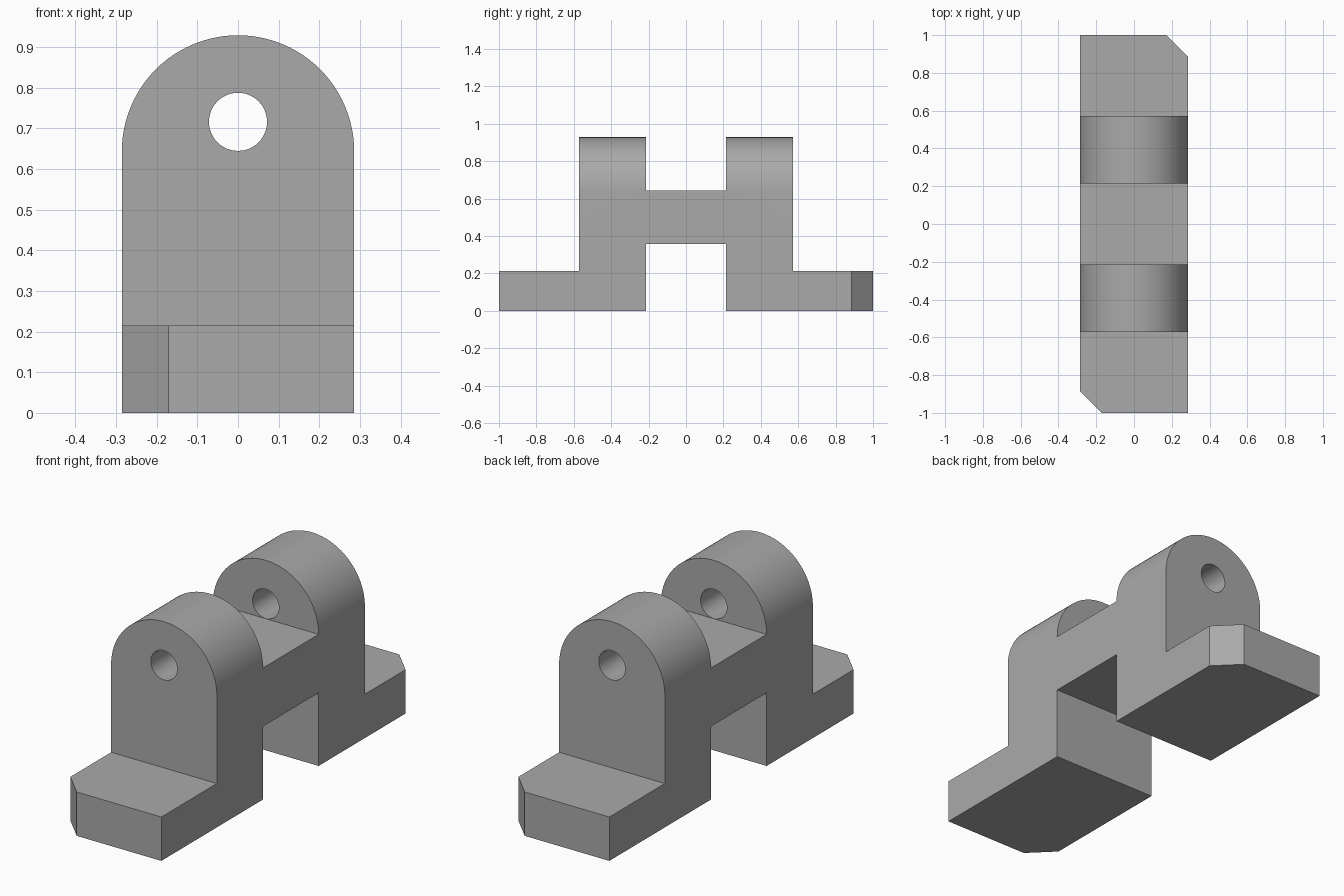
import bpy
import bmesh
from mathutils import Matrix, Vector

if "Cube" in bpy.data.objects:
    bpy.data.objects.remove(bpy.data.objects["Cube"], do_unlink=True)

U = 1 / 14            # design unit: the whole length is 28 units
HALF_W = 4 * U

# Plain grey material
grey = bpy.data.materials.new("plain grey")
grey.use_nodes = True
colour = (0.4, 0.4, 0.4, 1)
grey.diffuse_color = colour
grey.node_tree.nodes["Principled BSDF"].inputs["Base Color"].default_value = colour


def make_object(name, bm):
    mesh = bpy.data.meshes.new(name)
    bm.to_mesh(mesh)
    bm.free()
    obj = bpy.data.objects.new(name, mesh)
    bpy.context.collection.objects.link(obj)
    return obj


# Side profile: foot, lug and bridge, mirrored front to back
half = [(3, 5), (3, 0), (14, 0), (14, 3), (8, 3), (8, 13), (3, 13), (3, 9)]
outline = half + [(-y, z) for y, z in reversed(half)]

bm = bmesh.new()
side = bm.faces.new([bm.verts.new((-HALF_W, y * U, z * U)) for y, z in outline])
solid = bmesh.ops.extrude_face_region(bm, geom=[side])
bmesh.ops.translate(bm, vec=(2 * HALF_W, 0, 0),
                    verts=[v for v in solid["geom"] if isinstance(v, bmesh.types.BMVert)])
bmesh.ops.recalc_face_normals(bm, faces=bm.faces)


def edges_where(rule):
    return [e for e in bm.edges
            if rule((e.verts[0].co + e.verts[1].co) / 2, (e.verts[1].co - e.verts[0].co).normalized())]


# Chamfered foot corners, diagonally opposite
corners = edges_where(lambda c, d: abs(d.z) > 0.9 and abs(c.y) > 13.5 * U and c.x * c.y > 0)
bmesh.ops.bevel(bm, geom=corners, offset=1.6 * U, segments=1, affect='EDGES', profile=0.5)

# Round lug tops: both long edges bevelled until they meet in a half circle
tops = edges_where(lambda c, d: abs(d.y) > 0.9 and c.z > 12.5 * U)
bmesh.ops.bevel(bm, geom=tops, offset=HALF_W, segments=24, affect='EDGES', profile=0.5)
bmesh.ops.remove_doubles(bm, verts=bm.verts, dist=0.0005)
bmesh.ops.recalc_face_normals(bm, faces=bm.faces)
bracket = make_object("bracket", bm)
bracket.data.materials.append(grey)

# Pin hole through both lugs, just clear of the bridge
bm = bmesh.new()
bmesh.ops.create_cone(bm, cap_ends=True, segments=48, radius1=U, radius2=U, depth=1.6,
                      matrix=Matrix.Translation(Vector((0, 0, 10.02 * U))) @ Matrix.Rotation(1.570796, 4, 'X'))
cutter = make_object("pin_hole_cutter", bm)
cutter.data.materials.append(grey)
cutter.hide_render = True

hole = bracket.modifiers.new("pin hole", 'BOOLEAN')
hole.operation = 'DIFFERENCE'
hole.solver = 'EXACT'
hole.object = cutter

bpy.ops.object.select_all(action='DESELECT')
bracket.select_set(True)
bpy.context.view_layer.objects.active = bracket
bpy.ops.object.modifier_apply(modifier=hole.name)
bpy.data.objects.remove(cutter, do_unlink=True)
bpy.ops.object.shade_smooth_by_angle(angle=0.5)
